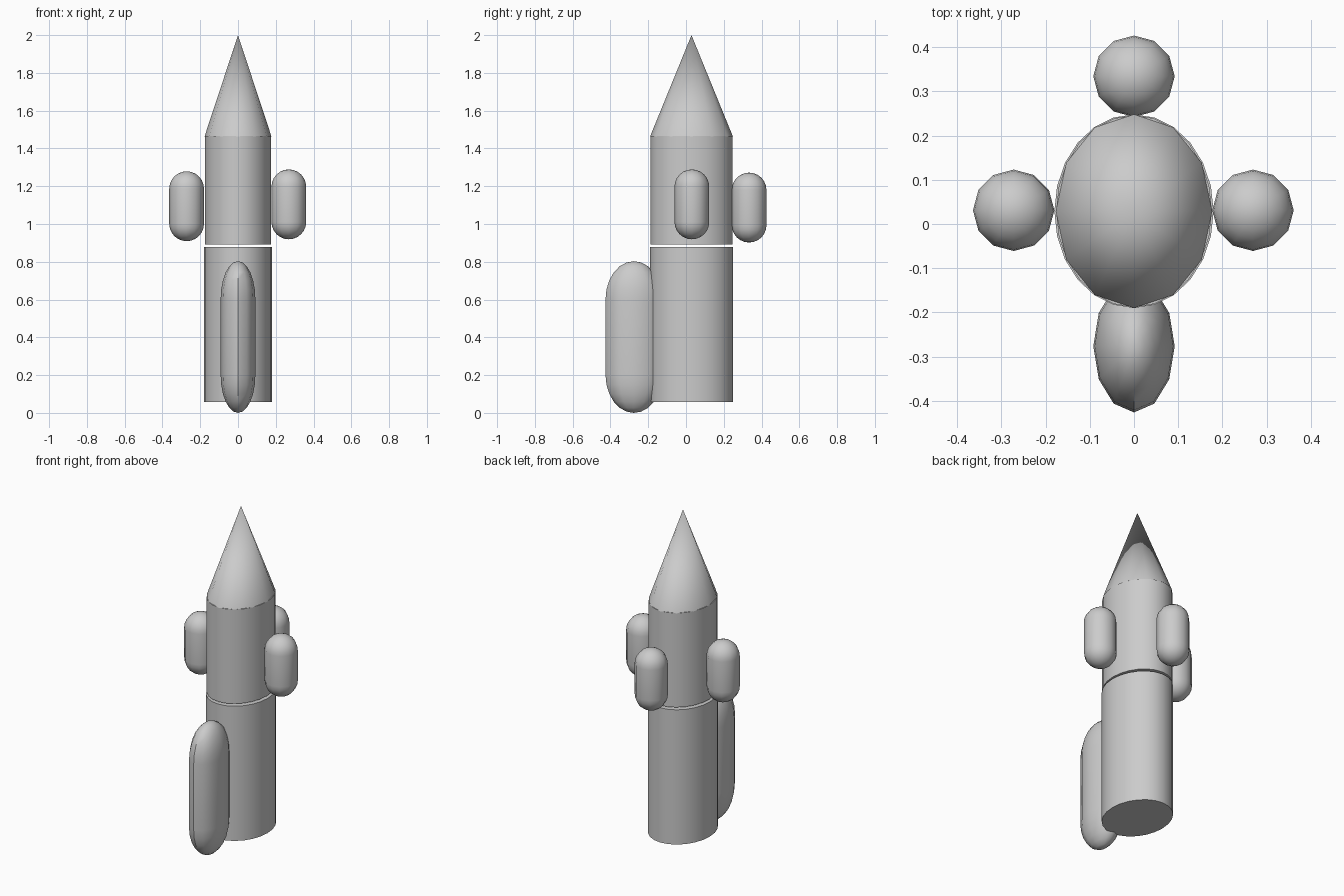
import bpy, bmesh
from math import sin, cos, pi, radians

if "Cube" in bpy.data.objects:
    bpy.data.objects.remove(bpy.data.objects["Cube"])

CY = 0.029  # depth of the rocket's axis


def lathe(name, profile, sides, center, sx, sy):
    """Revolve (radius, z) points around z, stretched to an ellipse sx by sy."""
    bm = bmesh.new()
    rings = []
    for r, z in profile:
        if r < 1e-6:
            rings.append([bm.verts.new((center[0], center[1], z))])
        else:
            rings.append([bm.verts.new((center[0] + r * sx * cos(2 * pi * i / sides),
                                        center[1] + r * sy * sin(2 * pi * i / sides), z))
                          for i in range(sides)])
    for a, b in zip(rings, rings[1:]):
        for i in range(sides):
            j = (i + 1) % sides
            if len(a) == 1:
                bm.faces.new((a[0], b[j], b[i]))
            elif len(b) == 1:
                bm.faces.new((a[i], a[j], b[0]))
            else:
                bm.faces.new((a[i], a[j], b[j], b[i]))
    # flat caps on open ends
    if len(rings[0]) > 1:
        bm.faces.new(rings[0][::-1])
    if len(rings[-1]) > 1:
        bm.faces.new(rings[-1])
    bmesh.ops.recalc_face_normals(bm, faces=bm.faces)
    mesh = bpy.data.meshes.new(name)
    bm.to_mesh(mesh)
    bm.free()
    obj = bpy.data.objects.new(name, mesh)
    bpy.context.collection.objects.link(obj)
    bpy.ops.object.select_all(action='DESELECT')
    obj.select_set(True)
    bpy.context.view_layer.objects.active = obj
    bpy.ops.object.shade_smooth_by_angle(angle=radians(40))
    return obj


def capsule(name, center, sx, sy, z0, z1, dome, steps=6):
    """Upright capsule with domed ends of the given height."""
    arc = [(sin(pi / 2 * k / steps), cos(pi / 2 * k / steps)) for k in range(steps + 1)]
    low = [(r, z0 + dome * (1 - c)) for r, c in arc]
    high = [(r, z1 - dome * (1 - c)) for r, c in reversed(arc)]
    return lathe(name, low + high, 12, center, sx, sy)


# Main stack: two stages with a thin gap, and the nose
lathe("lower_stage", [(1, 0.057), (1, 0.877)], 24, (0, CY), 0.18, 0.219)
lathe("upper_stage", [(1, 0.891), (1, 1.465)], 24, (0, CY), 0.176, 0.217)
lathe("nose_cone", [(1, 1.464), (0, 2.0)], 12, (0, CY), 0.177, 0.219)

# Three small pods around the upper stage
for name, x, y, z0 in (("left_pod", -0.272, 0.031, 0.909),
                       ("right_pod", 0.269, 0.031, 0.919),
                       ("back_pod", 0.0, 0.334, 0.902)):
    capsule(name, (x, y), 0.092, 0.092, z0, z0 + 0.37, 0.092)

# Long stretched tank at the front
capsule("front_tank", (0, -0.276), 0.092, 0.15, 0.0, 0.803, 0.2)
